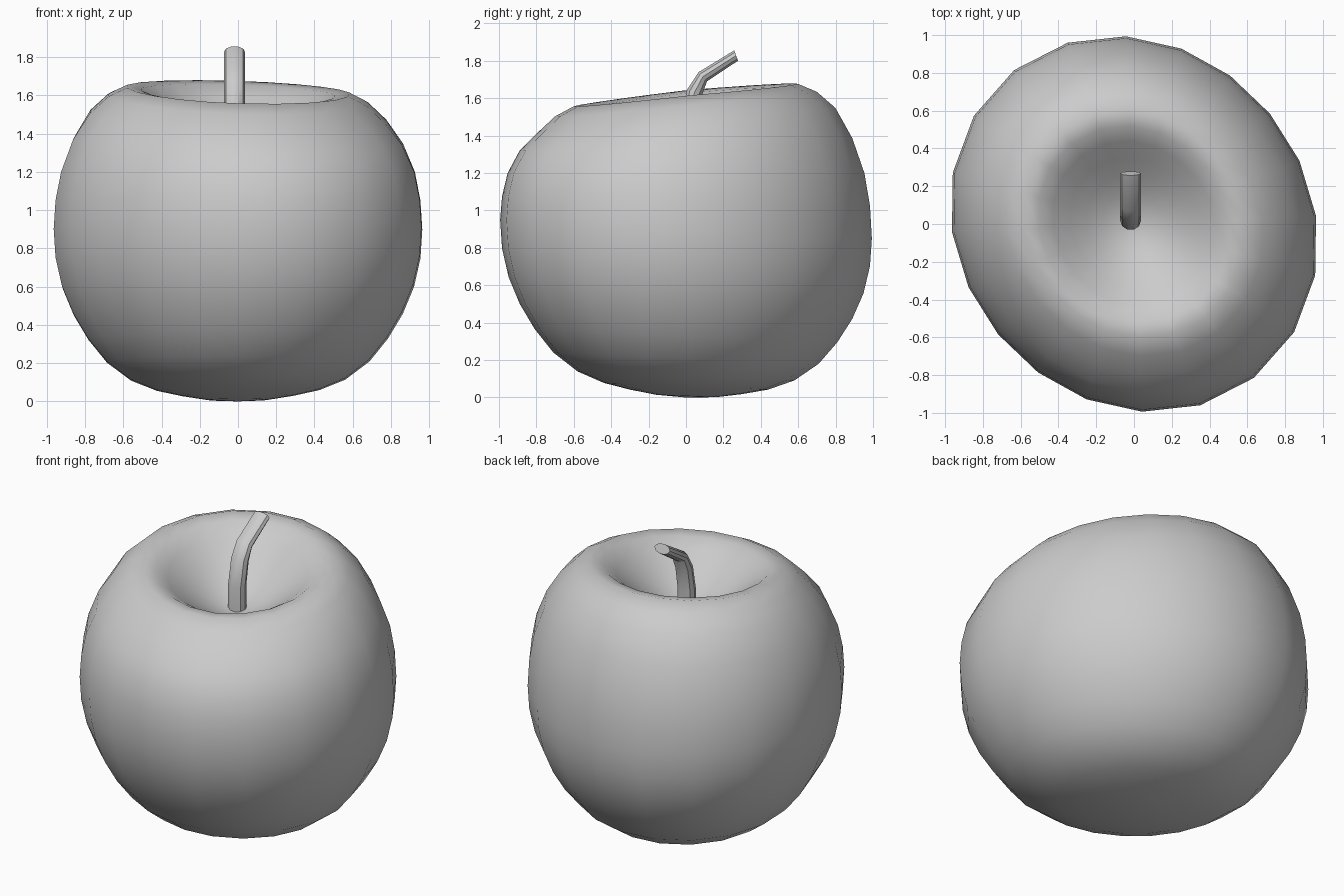
import bpy, bmesh, math

if "Cube" in bpy.data.objects:
    bpy.data.objects.remove(bpy.data.objects["Cube"])

SIDES = 20


def interp(table, x):
    for (x0, y0), (x1, y1) in zip(table, table[1:]):
        if x <= x1:
            return y0 + (y1 - y0) * (x - x0) / (x1 - x0)
    return table[-1][1]


def loft(name, rings, end_points=None):
    """Skin closed rings of points; close the ends with fans or flat caps."""
    bm = bmesh.new()
    loops = [[bm.verts.new(p) for p in ring] for ring in rings]
    n = len(loops[0])
    for lo, hi in zip(loops, loops[1:]):
        for k in range(n):
            bm.faces.new((lo[k], lo[(k + 1) % n], hi[(k + 1) % n], hi[k]))
    for i, loop in enumerate((loops[0], loops[-1])):
        if end_points:
            tip = bm.verts.new(end_points[i])
            for k in range(n):
                bm.faces.new((loop[k], loop[(k + 1) % n], tip))
        else:
            bm.faces.new(loop)
    bmesh.ops.recalc_face_normals(bm, faces=bm.faces)
    mesh = bpy.data.meshes.new(name)
    bm.to_mesh(mesh)
    bm.free()
    obj = bpy.data.objects.new(name, mesh)
    bpy.context.collection.objects.link(obj)
    bpy.ops.object.select_all(action="DESELECT")
    bpy.context.view_layer.objects.active = obj
    obj.select_set(True)
    return obj


# Fruit body: half profile (radius, height) from the base, over the rim, into the hollow
profile = [(0.16, 0.008), (0.30, 0.03), (0.44, 0.06), (0.58, 0.115), (0.71, 0.21),
           (0.81, 0.33), (0.89, 0.46), (0.95, 0.60), (0.985, 0.75), (0.995, 0.90),
           (0.985, 1.05), (0.955, 1.20), (0.89, 1.36), (0.80, 1.49), (0.70, 1.58),
           (0.60, 1.628), (0.52, 1.615), (0.44, 1.56), (0.35, 1.49), (0.26, 1.425),
           (0.17, 1.37), (0.08, 1.335)]
# Front-to-back slant by height: rim drops to the front, belly sags to the back
slant = [(0, -0.04), (0.9, -0.05), (1.2, 0.0), (1.36, 0.03), (1.5, 0.075), (1.7, 0.08)]

rings = []
for i, (r, z) in enumerate(profile):
    ring = []
    for k in range(SIDES):
        a = math.tau * k / SIDES + math.radians(2.5)
        rr = r * (1 - 0.053 * math.sin(2 * a))      # slightly oval on the diagonal
        x, y = rr * 0.974 * math.cos(a), rr * 0.995 * math.sin(a)
        tilt = 0.08 if i > 14 else interp(slant, z)
        top = min(1, max(0, (z - 1.2) / 0.3))        # uneven rim, higher on the left
        if i > 14:
            top *= min(1, r / 0.5)
        dip = 0.022 * max(0, -math.sin(a)) + 0.025 * x
        ring.append((x, y, z + tilt * y - top * dip))
    rings.append(ring)
loft("fruit_body", rings, ((0, 0, 0), (0, 0, 1.325)))
bpy.ops.object.shade_smooth()

# Stem: bent oval tube leaning to the back (y, z, half thickness, ring tilt)
stem_path = [(0.02, 1.30, 0.052, 0), (0.018, 1.48, 0.05, 0), (0.045, 1.63, 0.045, 20),
             (0.09, 1.715, 0.035, 48), (0.268, 1.828, 0.031, 70)]
rings = []
for y, z, half, tilt in stem_path:
    t = math.radians(tilt)
    ring = []
    for k in range(10):
        a = math.tau * k / 10
        v = half * math.sin(a)
        ring.append((-0.018 + 0.055 * math.cos(a), y + v * math.cos(t), z - v * math.sin(t)))
    rings.append(ring)
loft("stem", rings)
bpy.ops.object.shade_smooth_by_angle(angle=math.radians(30))
